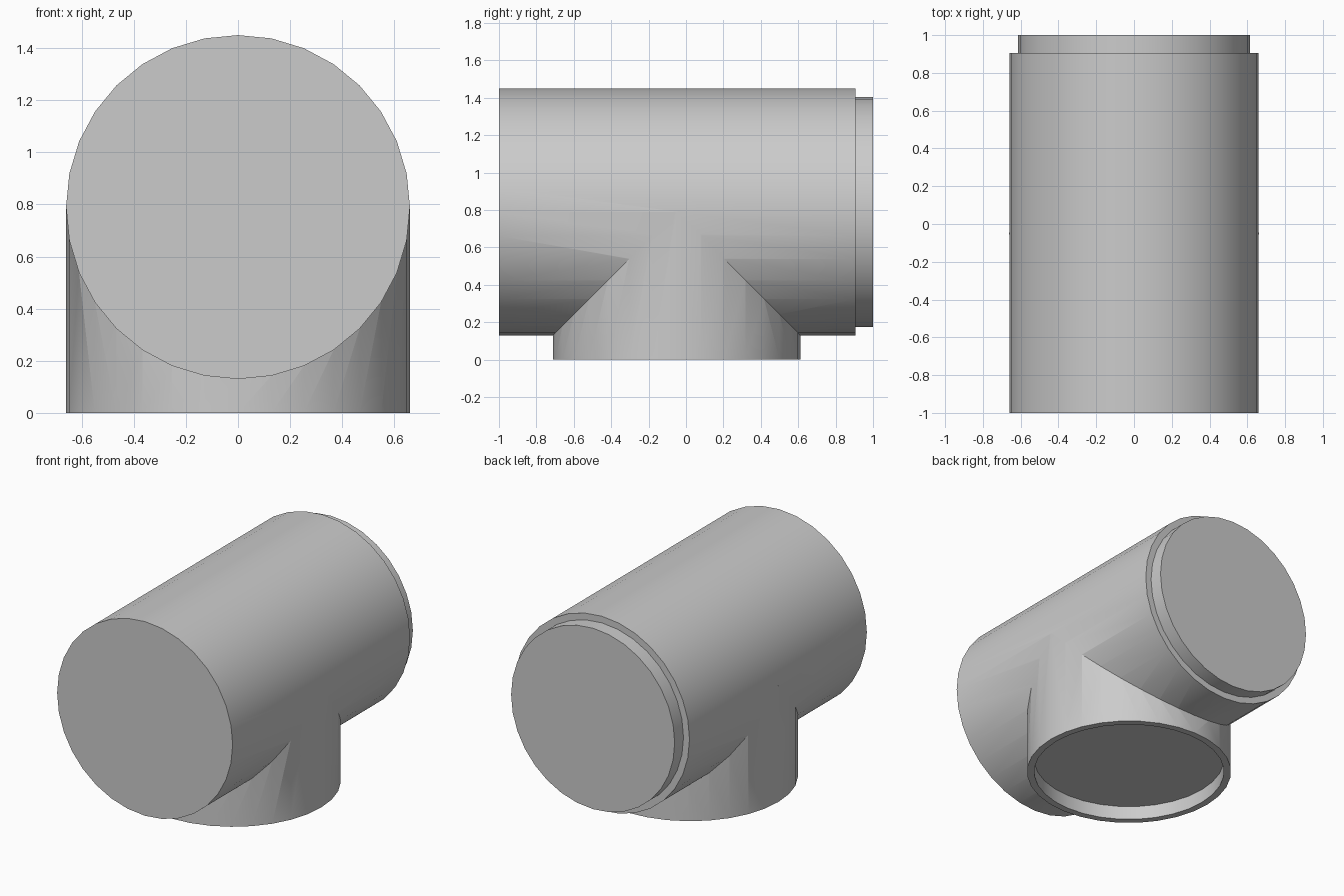
import bpy, bmesh, math
from mathutils import Matrix

cube = bpy.data.objects.get("Cube")
if cube:
    bpy.data.objects.remove(cube, do_unlink=True)

SIDES = 32
RADIUS = 0.66
INNER = 0.615
AXIS_Z = 0.79

grey = bpy.data.materials.new("pipe_grey")
grey.use_nodes = True
colour = (0.6, 0.6, 0.6, 1)
grey.diffuse_color = colour
grey.node_tree.nodes["Principled BSDF"].inputs["Base Color"].default_value = colour


def lathe(name, profile, matrix):
    """Closed solid turned about z from (radius, height) rings, capped at both ends."""
    bm = bmesh.new()
    rings = []
    for r, h in profile:
        angles = [2 * math.pi * i / SIDES for i in range(SIDES)]
        rings.append([bm.verts.new((r * math.cos(a), r * math.sin(a), h)) for a in angles])
    for low, high in zip(rings, rings[1:]):
        for i in range(SIDES):
            j = (i + 1) % SIDES
            bm.faces.new((low[i], low[j], high[j], high[i]))
    bm.faces.new(rings[0][::-1])
    bm.faces.new(rings[-1])
    bmesh.ops.recalc_face_normals(bm, faces=bm.faces)
    bm.transform(matrix)
    mesh = bpy.data.meshes.new(name)
    bm.to_mesh(mesh)
    bm.free()
    mesh.materials.append(grey)
    obj = bpy.data.objects.new(name, mesh)
    bpy.context.collection.objects.link(obj)
    return obj


# Main pipe along y, with a narrower spigot at the back
pipe = lathe("tee_pipe",
             [(RADIUS, -1), (RADIUS, 0.905), (INNER, 0.905), (INNER, 1)],
             Matrix.Translation((0, 0, AXIS_Z)) @ Matrix.Rotation(-math.pi / 2, 4, "X"))

# Downward branch with a shallow socket in its open end
branch = lathe("branch_pipe",
               [(INNER, 0.095), (INNER, 0), (RADIUS + 0.001, 0), (RADIUS + 0.001, AXIS_Z)],
               Matrix.Translation((0, -0.05, 0)))

# Weld the branch into the main pipe
weld = pipe.modifiers.new("weld_branch", "BOOLEAN")
weld.operation = "UNION"
weld.solver = "EXACT"
weld.object = branch
bpy.ops.object.select_all(action="DESELECT")
pipe.select_set(True)
bpy.context.view_layer.objects.active = pipe
bpy.ops.object.modifier_apply(modifier=weld.name)
bpy.data.objects.remove(branch, do_unlink=True)
bpy.ops.object.shade_smooth_by_angle(angle=math.radians(30))
